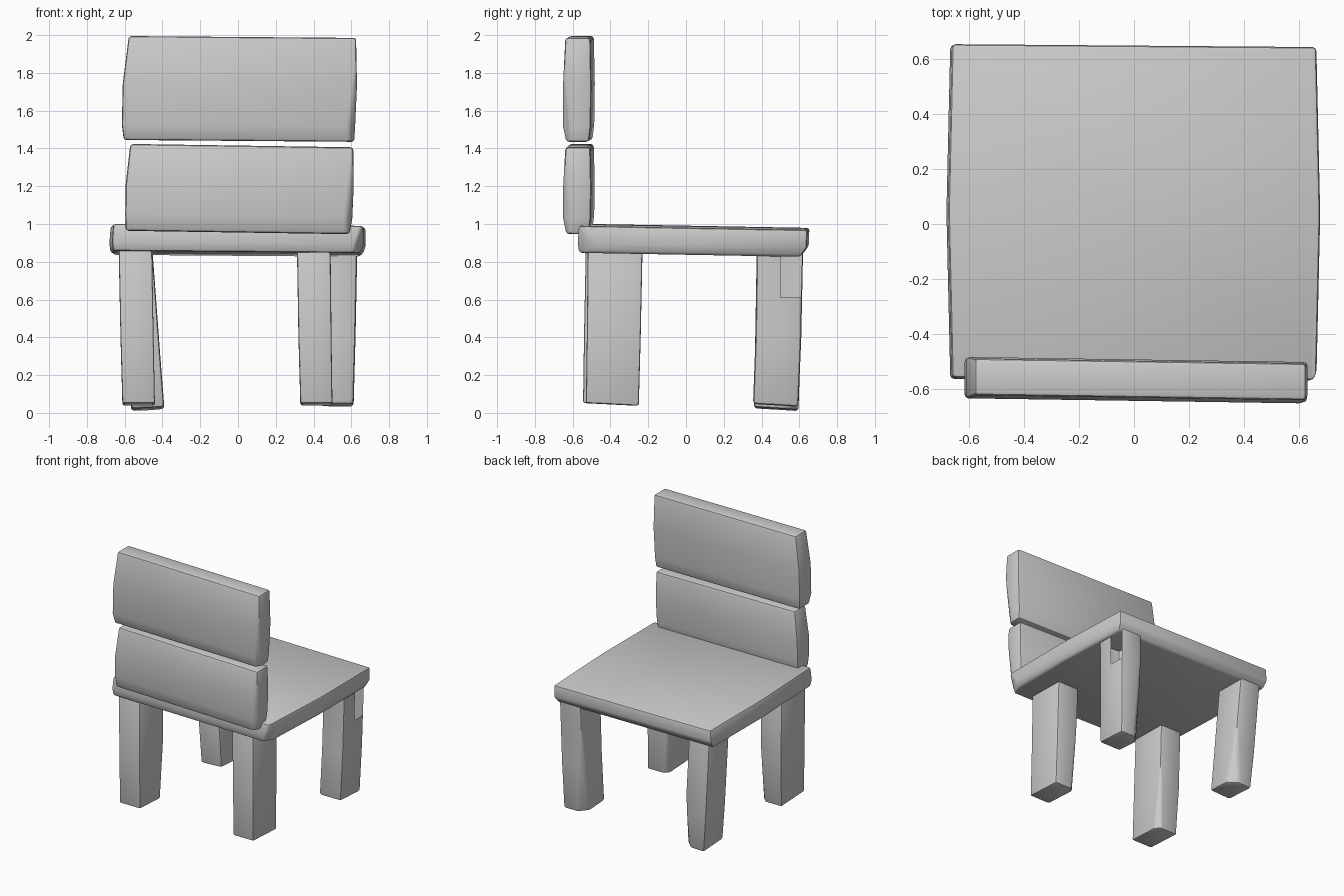
import bpy
import bmesh
from mathutils import Vector

if "Cube" in bpy.data.objects:
    bpy.data.objects.remove(bpy.data.objects["Cube"], do_unlink=True)

stone = bpy.data.materials.new("plain grey")
stone.use_nodes = True
GREY = (0.6, 0.6, 0.6, 1)
stone.diffuse_color = GREY
stone.node_tree.nodes["Principled BSDF"].inputs["Base Color"].default_value = GREY


def block(name, rings, tilt=(0, 0), skew=0, bulge=0, chips=(), bevel=0.018, hole=None):
    """Stack of rectangular rings (z, x0, x1, y0, y1), tilted, chipped and bevelled."""
    bm = bmesh.new()
    loops = []
    for z, x0, x1, y0, y1 in rings:
        xc, ym = (x0 + x1) / 2, (y0 + y1) / 2
        plan = [(x0, y0), (x1, y0), (x1 + bulge, ym), (x1, y1), (x0, y1), (x0 - bulge, ym)]
        loops.append([bm.verts.new((x, y + skew * (x - xc),
                                    z + tilt[0] * (x - xc) + tilt[1] * (y - ym)))
                      for x, y in plan])
    bm.faces.new(reversed(loops[0]))
    bm.faces.new(loops[-1])
    for low, high in zip(loops, loops[1:]):
        for i in range(len(low)):
            j = (i + 1) % len(low)
            bm.faces.new((low[i], low[j], high[j], high[i]))
    # Knock off worn corners with slanted cuts
    for point, normal in chips:
        geom = bm.verts[:] + bm.edges[:] + bm.faces[:]
        bmesh.ops.bisect_plane(bm, geom=geom, plane_co=point, plane_no=normal, clear_outer=True)
        bmesh.ops.holes_fill(bm, edges=[e for e in bm.edges if e.is_boundary])
    bmesh.ops.recalc_face_normals(bm, faces=bm.faces[:])
    mesh = bpy.data.meshes.new(name)
    bm.to_mesh(mesh)
    bm.free()
    obj = bpy.data.objects.new(name, mesh)
    bpy.context.collection.objects.link(obj)
    mesh.materials.append(stone)
    mod = obj.modifiers.new("worn edges", "BEVEL")
    mod.width, mod.segments, mod.angle_limit = bevel, 2, 0.5
    bpy.ops.object.select_all(action="DESELECT")
    obj.select_set(True)
    bpy.context.view_layer.objects.active = obj
    bpy.ops.object.modifier_apply(modifier=mod.name)
    if hole:
        open_side(mesh, *hole)
    bpy.ops.object.shade_smooth_by_angle(angle=0.6)
    return obj


def open_side(mesh, y_min, z_min, z_max):
    """Remove a rectangular patch from the +x side, leaving the shell open."""
    bm = bmesh.new()
    bm.from_mesh(mesh)
    for co, no in (((0, y_min, 0), (0, 1, 0)), ((0, 0, z_min), (0, 0, 1)), ((0, 0, z_max), (0, 0, 1))):
        bmesh.ops.bisect_plane(bm, geom=bm.verts[:] + bm.edges[:] + bm.faces[:],
                               plane_co=co, plane_no=no)
    gone = []
    for f in bm.faces:
        c = f.calc_center_median()
        if f.normal.x > 0.6 and c.y > y_min and z_min < c.z < z_max:
            gone.append(f)
    bmesh.ops.delete(bm, geom=gone, context="FACES")
    bm.to_mesh(mesh)
    bm.free()


# Seat slab
block("seat",
      [(0.842, -0.66, 0.645, -0.56, 0.61),
       (0.89, -0.667, 0.662, -0.568, 0.645),
       (0.985, -0.66, 0.662, -0.562, 0.648)],
      tilt=(-0.008, -0.018), skew=-0.008, bulge=0.014,
      chips=[((0.66, -0.5, 0.9), Vector((1, -0.5, -0.3)))])

# Two back planks, each worn on the lower +x corner
block("upper_back_plank",
      [(1.44, -0.605, 0.615, -0.625, -0.505),
       (1.52, -0.615, 0.62, -0.642, -0.495),
       (1.74, -0.61, 0.63, -0.642, -0.492),
       (1.99, -0.578, 0.625, -0.63, -0.497)],
      tilt=(-0.008, 0), skew=-0.015,
      chips=[((0.59, -0.645, 1.5), Vector((1, -0.7, -0.12)))])
block("lower_back_plank",
      [(0.955, -0.595, 0.59, -0.625, -0.505),
       (1.04, -0.597, 0.605, -0.642, -0.495),
       (1.2, -0.595, 0.612, -0.642, -0.492),
       (1.415, -0.57, 0.61, -0.63, -0.497)],
      tilt=(-0.015, 0), skew=-0.015,
      chips=[((0.575, -0.645, 1.02), Vector((1, -0.7, -0.12)))])

# Four legs, tops tucked into the seat
block("back_leg_right",
      [(0.045, -0.612, -0.44, -0.545, -0.27),
       (0.4, -0.622, -0.447, -0.54, -0.25),
       (0.88, -0.632, -0.455, -0.53, -0.245)],
      tilt=(0, -0.05), chips=[((-0.46, -0.27, 0.2), Vector((1, 1, -0.1)))])
block("back_leg_left",
      [(0.045, 0.33, 0.5, -0.53, -0.25),
       (0.4, 0.32, 0.495, -0.525, -0.24),
       (0.88, 0.312, 0.49, -0.52, -0.23)],
      tilt=(0, -0.05), chips=[((0.345, -0.25, 0.2), Vector((-1, 1, -0.1)))])
block("front_leg_right",
      [(0.02, -0.565, -0.39, 0.36, 0.595),
       (0.3, -0.59, -0.412, 0.365, 0.605),
       (0.88, -0.63, -0.455, 0.375, 0.62)],
      tilt=(0.04, -0.06), chips=[((-0.415, 0.575, 0.2), Vector((1, 1, -0.1)))])
block("front_leg_left",
      [(0.04, 0.43, 0.612, 0.355, 0.595),
       (0.4, 0.44, 0.622, 0.368, 0.61),
       (0.88, 0.45, 0.632, 0.375, 0.62)],
      tilt=(0, -0.06), chips=[((0.455, 0.575, 0.2), Vector((-1, 1, -0.1)))],
      hole=(0.5, 0.61, 0.84))
